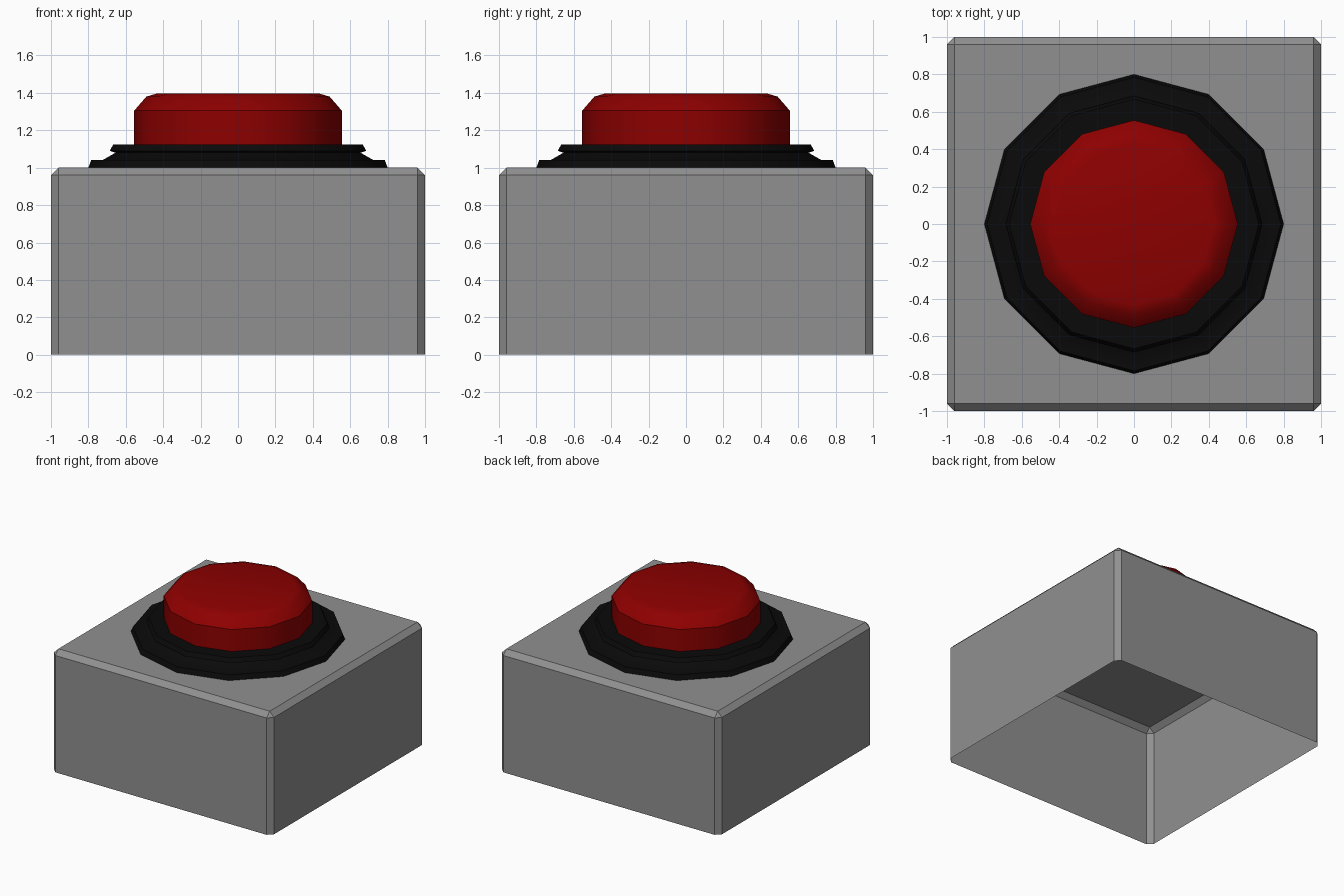
import bpy, bmesh
from math import cos, sin, pi, radians

if "Cube" in bpy.data.objects:
    bpy.data.objects.remove(bpy.data.objects["Cube"])

SIDES = 12


def finish(name, bm, color=None, smooth=None):
    bmesh.ops.recalc_face_normals(bm, faces=bm.faces)
    mesh = bpy.data.meshes.new(name)
    bm.to_mesh(mesh)
    bm.free()
    ob = bpy.data.objects.new(name, mesh)
    bpy.context.collection.objects.link(ob)
    if color:
        mat = bpy.data.materials.new(name + "_paint")
        mat.diffuse_color = color
        mat.use_nodes = True
        mat.node_tree.nodes["Principled BSDF"].inputs["Base Color"].default_value = mat.diffuse_color
        mesh.materials.append(mat)
    if smooth:
        bpy.ops.object.select_all(action='DESELECT')
        ob.select_set(True)
        bpy.context.view_layer.objects.active = ob
        bpy.ops.object.shade_smooth_by_angle(angle=radians(smooth))
    return ob


def lathe(name, profile, color, smooth, cap=False):
    """Turn an (r, z) profile around z with a low side count."""
    bm = bmesh.new()
    rings = [[bm.verts.new((r * cos(2 * pi * i / SIDES), r * sin(2 * pi * i / SIDES), z))
              for i in range(SIDES)] for r, z in profile]
    for a, b in zip(rings, rings[1:]):
        for i in range(SIDES):
            j = (i + 1) % SIDES
            bm.faces.new((a[i], a[j], b[j], b[i]))
    if cap:
        bm.faces.new(rings[-1])
    ob = finish(name, bm, color, smooth)
    # open surfaces: make sure the normals face outwards
    if ob.data.polygons[0].normal.dot(ob.data.polygons[0].center) < 0:
        ob.data.flip_normals()
    return ob


# Housing: box with chamfered top and vertical edges, open underneath
bm = bmesh.new()
bmesh.ops.create_cube(bm, size=2)
bmesh.ops.scale(bm, vec=(1, 1, 0.5), verts=bm.verts)
bmesh.ops.translate(bm, vec=(0, 0, 0.5), verts=bm.verts)
edges = [e for e in bm.edges if any(v.co.z > 0.5 for v in e.verts)]
bmesh.ops.bevel(bm, geom=edges, offset=0.04, segments=1, affect='EDGES')
bottom = [f for f in bm.faces if all(v.co.z < 0.001 for v in f.verts)]
bmesh.ops.delete(bm, geom=bottom, context='FACES')
finish("housing", bm, (0.28, 0.28, 0.28, 1))

# Collar: stepped black ring around the button
lathe("collar", [(0.80, 1.0), (0.785, 1.04), (0.725, 1.04), (0.655, 1.08),
                 (0.685, 1.09), (0.667, 1.125), (0.55, 1.125)],
      (0.003, 0.003, 0.003, 1), 35)

# Button: red plunger with a rounded top edge
lathe("button", [(0.555, 1.12), (0.555, 1.305), (0.49, 1.38), (0.43, 1.398)],
      (0.27, 0.0, 0.0, 1), 35, cap=True)
